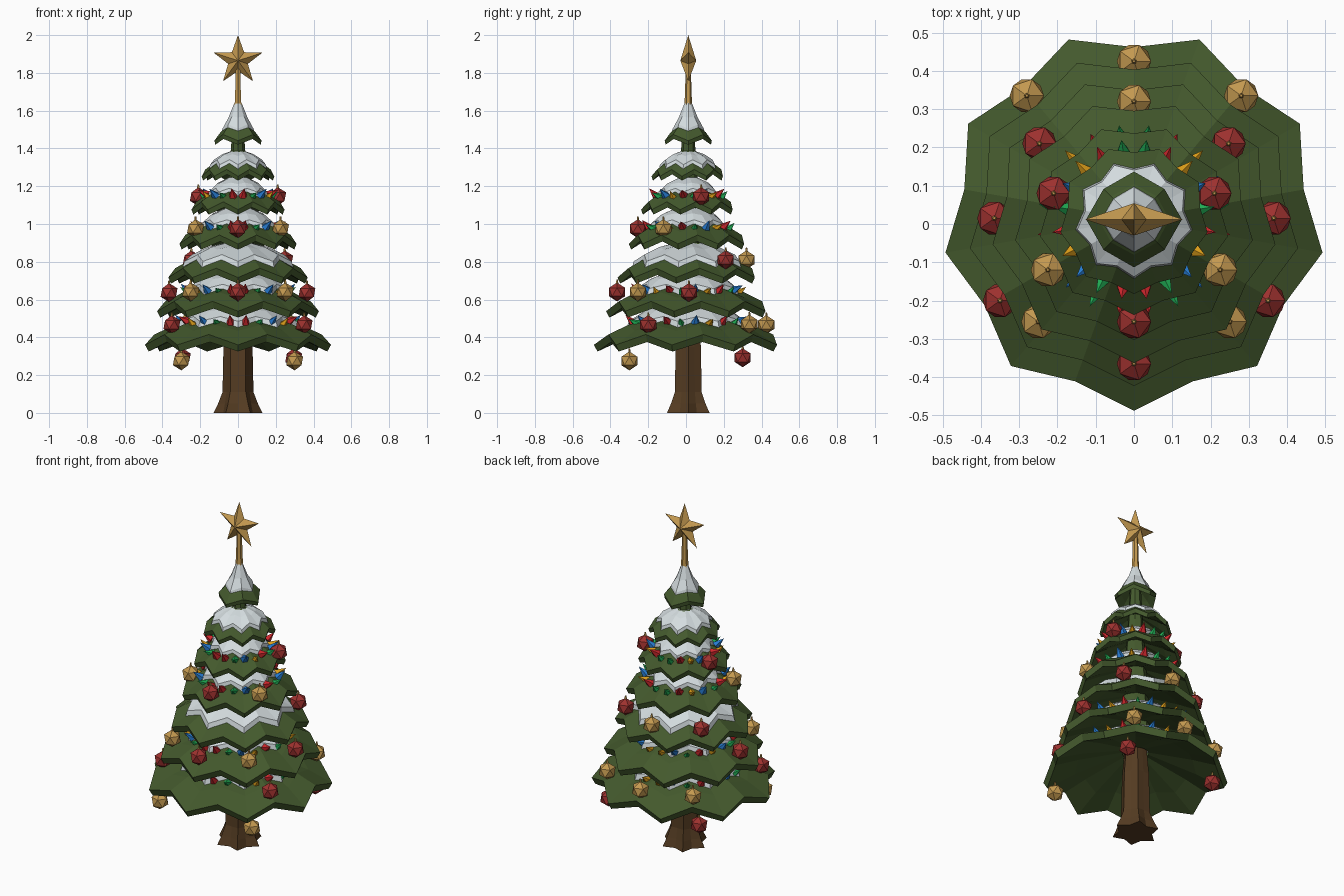
import bpy, bmesh
from math import sin, cos, pi, radians
from mathutils import Matrix, Vector

cube = bpy.data.objects.get("Cube")
if cube:
    bpy.data.objects.remove(cube)

CY = 0.012  # tree axis offset in y


def material(name, r, g, b):
    m = bpy.data.materials.new(name)
    m.use_nodes = True
    m.diffuse_color = (r, g, b, 1)
    m.node_tree.nodes["Principled BSDF"].inputs["Base Color"].default_value = (r, g, b, 1)
    return m


GREEN = material("needle green", .057, .1, .026)
SNOW = material("snow white", .66, .72, .74)
BROWN = material("bark brown", .09, .045, .016)
GOLD = material("gold", .55, .32, .08)
RED = material("bauble red", .34, .031, .028)
LIGHTS = [material("light red", .62, .02, .025), material("light green", .015, .42, .09),
          material("light blue", .02, .2, .64), material("light orange", .72, .34, .01)]


def finish(name, bm, *mats):
    bmesh.ops.recalc_face_normals(bm, faces=bm.faces)
    mesh = bpy.data.meshes.new(name)
    bm.to_mesh(mesh)
    bm.free()
    for m in mats:
        mesh.materials.append(m)
    ob = bpy.data.objects.new(name, mesh)
    bpy.context.collection.objects.link(ob)
    return ob


def zigzag_loft(name, rings, mat, points=9, closed=False, start=-pi / 2):
    """Join rings of (tip radius, tip z, valley radius, valley z)."""
    bm = bmesh.new()
    n = points * 2
    loops = []
    for ring in rings:
        loop = []
        for i in range(n):
            r, z = ring[2:] if i % 2 else ring[:2]
            a = start + 2 * pi * i / n
            loop.append(bm.verts.new((r * cos(a), CY + r * sin(a), z)))
        loops.append(loop)
    pairs = list(zip(loops, loops[1:]))
    if closed:
        pairs.append((loops[-1], loops[0]))
    else:
        bm.faces.new(loops[0])
        bm.faces.new(loops[-1])
    for a, b in pairs:
        for i in range(n):
            j = (i + 1) % n
            bm.faces.new((a[i], a[j], b[j], b[i]))
    return finish(name, bm, mat)


# Branch tiers: rim radius, lowest z, height scale
TIERS = [(.5, .325, 1), (.435, .505, .95), (.375, .685, .9), (.315, .865, .85),
         (.25, 1.05, .75), (.195, 1.23, .65), (.125, 1.42, .6)]


def tier_rings(spec, R, Z, s):
    return [(a * R, Z + b * s, c * R, Z + d * s) for a, b, c, d in spec]


# Cross-sections in tier radius and height
SKIRT = [(.2, .24, .2, .24), (.45, .165, .43, .18), (.74, .11, .68, .14), (1, .035, .9, .09),
         (.96, 0, .87, .05), (.66, .07, .62, .095), (.14, .165, .14, .165)]
SNOW_MOUND = [(.18, .2, .18, .2), (.66, .11, .56, .14), (.63, .16, .54, .185),
              (.46, .215, .43, .225), (.2, .26, .2, .26)]
SNOW_CAP = [(.18, .2, .18, .2), (.8, .085, .69, .125), (.77, .13, .66, .17),
            (.46, .2, .43, .215), (.18, .24, .18, .24)]
SNOW_PEAK = [(.18, .2, .18, .2), (.72, .09, .63, .13), (.66, .14, .58, .18),
             (.4, .24, .35, .25), (.15, .37, .13, .37)]

for k, tier in enumerate(TIERS):
    points = 4 if k == 6 else 9
    zigzag_loft(f"branch_tier_{k + 1}", tier_rings(SKIRT, *tier), GREEN, points, closed=True)
    spec = SNOW_PEAK if k == 6 else SNOW_CAP if k in (2, 5) else SNOW_MOUND
    zigzag_loft(f"snow_{k + 1}", tier_rings(spec, *tier), SNOW, points)

# Trunk with flared roots, and the tapering stem that carries the upper tiers
zigzag_loft("trunk", [(.13, 0, .09, 0), (.105, .05, .08, .05), (.082, .11, .07, .11),
                      (.077, .35, .066, .35), (.06, .55, .055, .55)], BROWN, points=6, start=0)
zigzag_loft("upper_stem", [(.1, .54, .09, .54), (.045, 1.3, .04, 1.3), (.03, 1.5, .03, 1.5)], GREEN, points=4)


# Baubles
def bauble(name, x, y, z, mat):
    bm = bmesh.new()
    bmesh.ops.create_icosphere(bm, subdivisions=1, radius=.05, matrix=Matrix.Translation((x, y, z)))
    cap = bmesh.ops.create_cone(bm, cap_ends=True, segments=5, radius1=.009, radius2=.004, depth=.03,
                                matrix=Matrix.Translation((x, y, z + .05)))
    for f in {f for v in cap["verts"] for f in v.link_faces}:
        f.material_index = 1
    finish(name, bm, mat, GOLD)


MIRRORED = [(.3, -.3, .275, GOLD), (.295, .3, .292, RED), (.35, -.2, .467, RED), (.28, .335, .47, GOLD),
            (.25, -.255, .64, GOLD), (.365, .015, .637, RED), (.247, .21, .81, RED),
            (.225, -.12, .975, GOLD), (.21, .08, 1.145, RED)]
CENTRED = [(.425, .467, GOLD), (-.365, .64, RED), (.32, .81, GOLD), (-.255, .975, RED)]
for i, (x, y, z, m) in enumerate(MIRRORED):
    bauble(f"bauble_left_{i + 1}", x, y, z, m)
    bauble(f"bauble_right_{i + 1}", -x, y, z, m)
for i, (y, z, m) in enumerate(CENTRED):
    bauble(f"bauble_middle_{i + 1}", 0, y, z, m)

# Strings of pointed lights, the same on both sides of the tree
for k, (r, z, half) in enumerate([(.315, .49, 12), (.285, .655, 12), (.228, .992, 10), (.19, 1.16, 10)]):
    bm = bmesh.new()
    for side in (1, -1):
        for i in range(half):
            a = -pi / 2 + pi * (i + .5) / half
            out = Vector((side * cos(a), sin(a), 0))
            direction = out + Vector((0, 0, (1.1, .5, .8)[i % 3]))
            m = (Matrix.Translation(out * r + Vector((0, CY, z + .007 * (-1) ** i)))
                 @ direction.to_track_quat('Z', 'Y').to_matrix().to_4x4())
            bulb = bmesh.ops.create_cone(bm, cap_ends=True, segments=5, radius1=.024, radius2=0,
                                         depth=.06, matrix=m)
            for f in {f for v in bulb["verts"] for f in v.link_faces}:
                f.material_index = i % 4
    finish(f"light_string_{k + 1}", bm, *LIGHTS)

# Star on its post
zigzag_loft("star_post", [(.022, 1.6, .022, 1.6), (.017, 1.7, .017, 1.7), (.014, 1.83, .014, 1.83)],
            GOLD, points=3)
bm = bmesh.new()
middle = Vector((0, CY, 1.865))
hubs = [bm.verts.new(middle + Vector((0, d, 0))) for d in (-.042, .042)]
edge = []
for i in range(10):
    a = radians(90 + 36 * i)
    r = .055 if i % 2 else .135
    edge.append(bm.verts.new(middle + Vector((r * cos(a), 0, r * sin(a)))))
for hub in hubs:
    for i in range(10):
        bm.faces.new((hub, edge[i], edge[(i + 1) % 10]))
finish("star", bm, GOLD)
